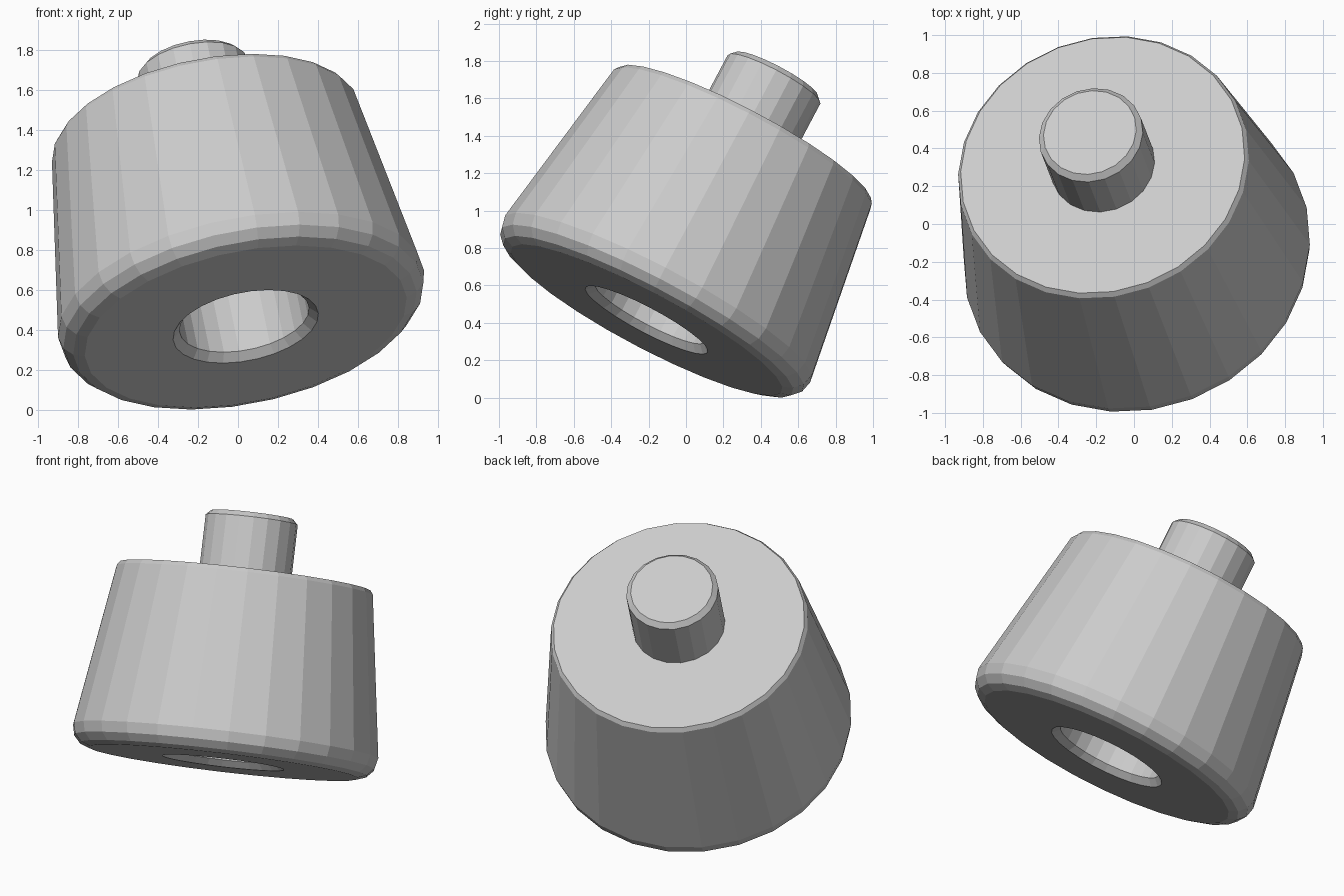
import bpy, bmesh, math
from mathutils import Vector

if "Cube" in bpy.data.objects:
    bpy.data.objects.remove(bpy.data.objects["Cube"])

# tilted axis of the whole model: centre of the underside and direction
BASE = Vector((0.035, -0.21, 0.42))
AXIS = Vector((-0.18, 0.46, 0.868)).normalized()
ROT = Vector((0, 0, 1)).rotation_difference(AXIS).to_matrix()


def lathe(name, profile, sides):
    """Turn a (radius, height) profile about the tilted axis, flat shaded."""
    bm = bmesh.new()
    rings = []
    for r, h in profile:
        ring = []
        for i in range(sides):
            a = 2 * math.pi * i / sides
            p = Vector((r * math.cos(a), r * math.sin(a), h))
            ring.append(bm.verts.new(BASE + ROT @ p))
        rings.append(ring)
    for lo, hi in zip(rings, rings[1:]):
        for i in range(sides):
            j = (i + 1) % sides
            bm.faces.new((lo[i], lo[j], hi[j], hi[i]))
    bm.faces.new(rings[0][::-1])
    bm.faces.new(rings[-1])
    bmesh.ops.recalc_face_normals(bm, faces=bm.faces)
    me = bpy.data.meshes.new(name)
    bm.to_mesh(me)
    bm.free()
    ob = bpy.data.objects.new(name, me)
    bpy.context.collection.objects.link(ob)
    return ob


# tapered body: blind socket below, rounded lower rim, small top chamfer
body = lathe("tapered_body", [
    (0.33, 0.50), (0.33, 0.04), (0.37, 0.0),
    (0.82, 0.0), (0.875, 0.02), (0.917, 0.065), (0.932, 0.13),
    (0.783, 1.11), (0.765, 1.135)], 26)

# round peg on the top face
peg = lathe("top_peg", [
    (0.28, 1.12), (0.28, 1.48), (0.25, 1.51)], 20)

# rest the model on the ground, centred
pts = [v.co for o in (body, peg) for v in o.data.vertices]
lo = Vector([min(p[k] for p in pts) for k in range(3)])
hi = Vector([max(p[k] for p in pts) for k in range(3)])
shift = Vector((-(lo.x + hi.x) / 2, -(lo.y + hi.y) / 2, -lo.z))
for o in (body, peg):
    for v in o.data.vertices:
        v.co += shift
